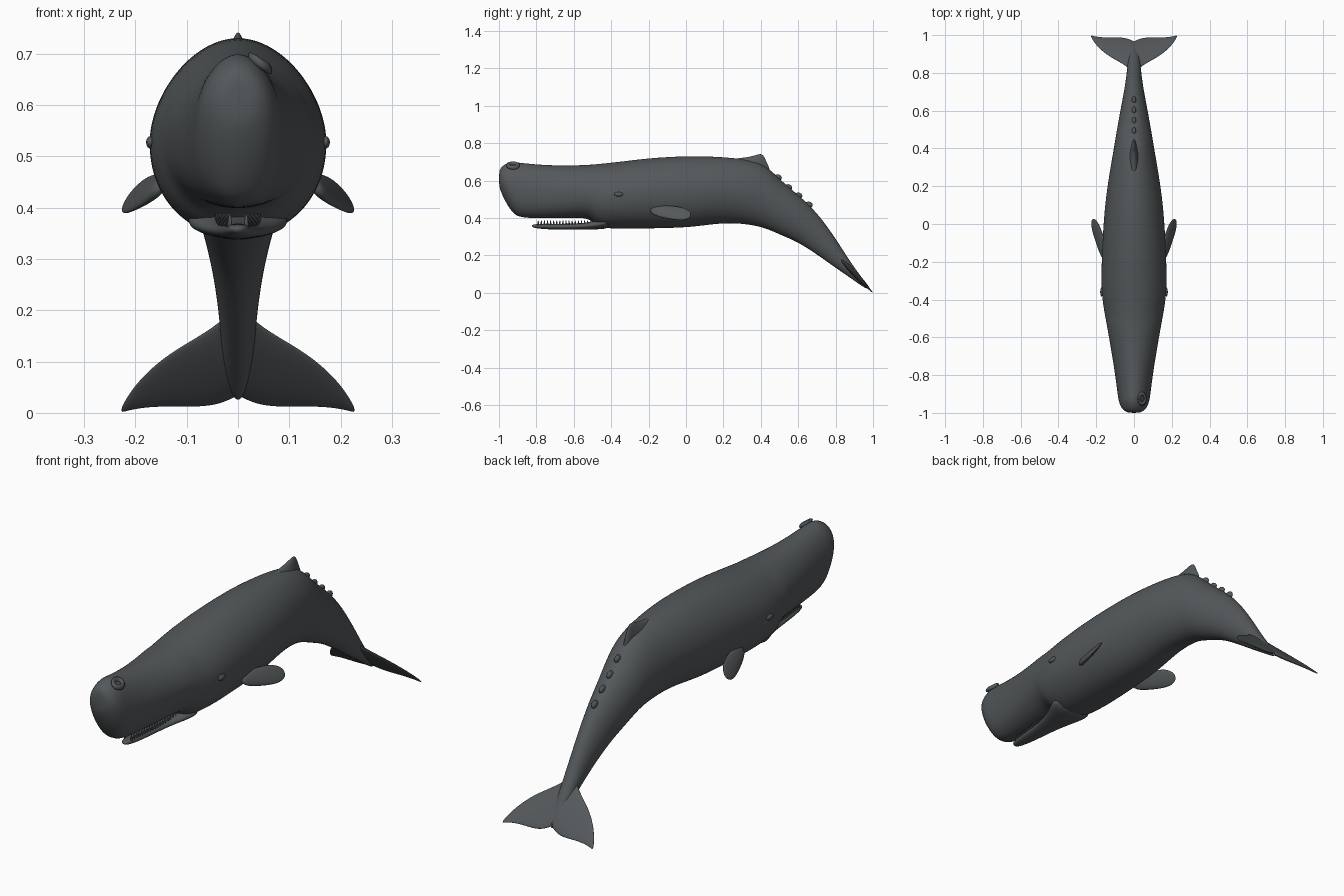
import bpy, bmesh, math
from mathutils import Vector

if "Cube" in bpy.data.objects:
    bpy.data.objects.remove(bpy.data.objects["Cube"])

skin = bpy.data.materials.new("slate grey skin")
skin.diffuse_color = (0.088, 0.098, 0.103, 1)
skin.use_nodes = True
skin.node_tree.nodes["Principled BSDF"].inputs["Base Color"].default_value = skin.diffuse_color


def finish(name, bm, subdiv=0, mirror=False):
    bmesh.ops.recalc_face_normals(bm, faces=bm.faces[:])
    for f in bm.faces:
        f.smooth = True
    me = bpy.data.meshes.new(name)
    bm.to_mesh(me)
    bm.free()
    me.materials.append(skin)
    ob = bpy.data.objects.new(name, me)
    bpy.context.collection.objects.link(ob)
    if mirror:
        ob.modifiers.new("mirror", 'MIRROR').use_clip = False
    if subdiv:
        m = ob.modifiers.new("smooth", 'SUBSURF')
        m.levels = m.render_levels = subdiv
    return ob


def loft(name, rings, subdiv=2, mirror=False):
    """Skin a list of closed rings and cap both ends."""
    bm = bmesh.new()
    vr = [[bm.verts.new(p) for p in r] for r in rings]
    n = len(vr[0])
    for a, b in zip(vr, vr[1:]):
        for i in range(n):
            j = (i + 1) % n
            bm.faces.new((a[i], a[j], b[j], b[i]))
    bm.faces.new(vr[0])
    bm.faces.new(vr[-1])
    return finish(name, bm, subdiv, mirror)


def oval(y, top, bot, hw, n_top=2.0, n_bot=2.0, count=28, cx=0.0):
    """Upright superellipse section at a given y."""
    zc, h = (top + bot) / 2, (top - bot) / 2
    pts = []
    for i in range(count):
        a = 2 * math.pi * i / count
        c, s = math.cos(a), math.sin(a)
        e = 2 / (n_top if s > 0 else n_bot)
        pts.append((cx + math.copysign(abs(c) ** e, c) * hw, y,
                    zc + math.copysign(abs(s) ** e, s) * h))
    return pts


def blade(lead, trail, normal, thick, count=12):
    """Lens section between a leading and a trailing point."""
    mid, half = (lead + trail) / 2, (lead - trail) / 2
    return [mid + half * math.cos(a) + normal * thick * math.sin(a)
            for a in (2 * math.pi * i / count for i in range(count))]


# Body: y, top, bottom, half width, lower exponent
body = [
    (-1.0, .645, .575, .028, 2), (-.99, .672, .54, .053, 2), (-.965, .69, .485, .073, 2),
    (-.93, .702, .43, .083, 2.1), (-.895, .697, .402, .088, 2.3), (-.8, .687, .398, .100, 2.4),
    (-.7, .682, .398, .116, 2.4), (-.6, .682, .400, .133, 2.4), (-.525, .685, .400, .147, 2.3),
    (-.485, .688, .365, .154, 2.2), (-.45, .692, .345, .161, 2.1), (-.35, .702, .341, .175, 2.1),
    (-.2, .722, .343, .173, 2.1), (0, .733, .347, .163, 2.1), (.12, .731, .363, .152, 2),
    (.22, .725, .373, .138, 2), (.32, .715, .367, .122, 2), (.4, .695, .352, .107, 2),
    (.46, .652, .33, .098, 2), (.52, .590, .303, .087, 2), (.6, .525, .270, .073, 2),
    (.7, .432, .205, .053, 2), (.8, .292, .133, .038, 2), (.87, .178, .086, .033, 2),
    (.93, .095, .043, .022, 2), (.97, .042, .018, .008, 2)]
loft("body", [oval(y, t, b, w, 1.9, n) for y, t, b, w, n in body])

# Lower jaw, slim at the tip and widening into the throat
jaw = [(-.825, .364, .352, .010), (-.80, .369, .343, .024), (-.7, .369, .337, .036),
       (-.6, .370, .337, .046), (-.52, .376, .338, .066), (-.46, .395, .339, .095),
       (-.40, .42, .345, .11)]
loft("lower_jaw", [oval(*s, 2.6, 2, 16) for s in jaw])

# Teeth: two rows of small cones
bm = bmesh.new()
for i in range(18):
    y = -.79 + i * .0165
    x = .016 + .026 * (i / 17)
    for s in (-1, 1):
        r = bmesh.ops.create_cone(bm, cap_ends=True, segments=8, radius1=.006,
                                  radius2=.0015, depth=.028)
        bmesh.ops.translate(bm, verts=r["verts"], vec=(s * x, y, .374))
finish("teeth", bm)

# Dorsal hump
hump = [(.24, .722, .03), (.31, .725, .035), (.36, .735, .03), (.395, .748, .018),
        (.415, .742, .014), (.43, .70, .012), (.45, .665, .008)]
loft("dorsal_hump", [oval(y, t, .60, w, 1.6, 2, 12) for y, t, w in hump])

# Low knuckles along the ridge behind the hump
bm = bmesh.new()
for y, z in ((.49, .615), (.545, .563), (.60, .518), (.655, .470)):
    r = bmesh.ops.create_uvsphere(bm, u_segments=12, v_segments=8, radius=1)
    bmesh.ops.scale(bm, verts=r["verts"], vec=(.012, .022, .018))
    bmesh.ops.translate(bm, verts=r["verts"], vec=(0, y, z))
finish("ridge_knuckles", bm)


# Tail flukes: x, leading y, trailing y, half thickness on a sloping plane
def fluke_point(x, y):
    return Vector((x, y, .12 - 1.05 * (y - .885)))


tail_normal = Vector((0, .724, .69))
fluke = [(-.008, .80, .966, .017), (.012, .805, .976, .016), (.035, .828, .985, .014),
         (.065, .848, .990, .012), (.10, .868, .990, .010), (.14, .892, .989, .008),
         (.18, .925, .990, .006), (.207, .956, .994, .005), (.222, .980, .997, .003),
         (.227, .990, .998, .002)]
loft("tail_fluke", [blade(fluke_point(x, a), fluke_point(x, b), tail_normal, t)
                    for x, a, b, t in fluke], mirror=True)

# Side flippers: swept paddles, mirrored
start, end = Vector((.148, -.19, .443)), Vector((.216, .026, .416))
chord = Vector((.024, -.006, -.038)).normalized()
flip_normal = (end - start).cross(chord).normalized()
paddle = [(0, .018, .012), (.12, .032, .014), (.3, .039, .014), (.5, .043, .012),
          (.7, .044, .010), (.86, .038, .007), (.96, .024, .005), (1, .010, .002)]
rings = []
for t, half, thick in paddle:
    c = start.lerp(end, t)
    rings.append(blade(c + chord * half, c - chord * half, flip_normal, thick))
loft("flipper", rings, mirror=True)

# Eyes: small lids bulging from the flanks
bm = bmesh.new()
for s in (-1, 1):
    r = bmesh.ops.create_uvsphere(bm, u_segments=16, v_segments=10, radius=1)
    bmesh.ops.scale(bm, verts=r["verts"], vec=(.008, .024, .012))
    bmesh.ops.translate(bm, verts=r["verts"], vec=(s * .171, -.36, .527))
finish("eyes", bm)

# Blowhole: raised lip on the left of the snout top
lip = bmesh.new()
n, m = 20, 8
grid = []
for i in range(n):
    a = 2 * math.pi * i / n
    row = []
    for j in range(m):
        b = 2 * math.pi * j / m
        rad = 1 + .4 * math.cos(b)
        x = .043 + .017 * rad * math.cos(a)
        y = -.925 + .026 * rad * math.sin(a)
        row.append(lip.verts.new((x, y, .681 - .6 * (x - .043) + .011 * math.sin(b))))
    grid.append(row)
for i in range(n):
    for j in range(m):
        k, l = (i + 1) % n, (j + 1) % m
        lip.faces.new((grid[i][j], grid[k][j], grid[k][l], grid[i][l]))
finish("blowhole_lip", lip)
